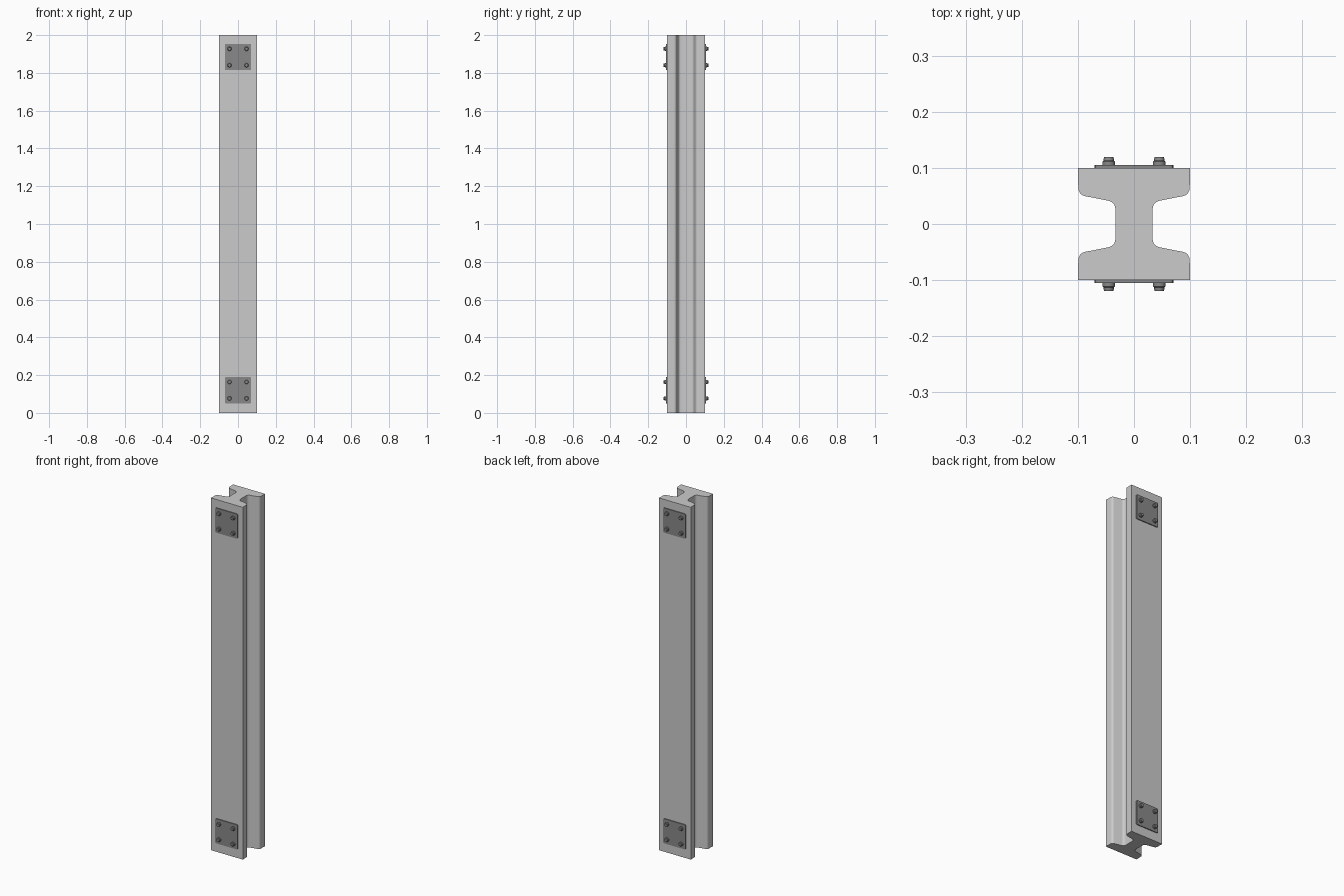
import bpy, bmesh, math
from mathutils import Matrix, Vector

if "Cube" in bpy.data.objects:
    bpy.data.objects.remove(bpy.data.objects["Cube"])

dark = bpy.data.materials.new("dark_steel")
dark.diffuse_color = (0.25, 0.25, 0.25, 1)
dark.use_nodes = True
dark.node_tree.nodes["Principled BSDF"].inputs["Base Color"].default_value = dark.diffuse_color


def finish(bm, name, mat=None, angle=35):
    bmesh.ops.recalc_face_normals(bm, faces=bm.faces)
    me = bpy.data.meshes.new(name)
    bm.to_mesh(me)
    bm.free()
    ob = bpy.data.objects.new(name, me)
    bpy.context.collection.objects.link(ob)
    if mat:
        me.materials.append(mat)
    bpy.context.view_layer.objects.active = ob
    ob.select_set(True)
    bpy.ops.object.shade_smooth_by_angle(angle=math.radians(angle))
    ob.select_set(False)
    return ob


def rounded(points, steps=5):
    """Polyline of (x, y, radius_along_edges) with curved corners."""
    out = []
    for i, (x, y, r) in enumerate(points):
        p = Vector((x, y))
        if r == 0:
            out.append(p)
            continue
        a = Vector(points[i - 1][:2])
        b = Vector(points[(i + 1) % len(points)][:2])
        a = p + (a - p).normalized() * r
        b = p + (b - p).normalized() * r
        for k in range(steps + 1):
            t = k / steps
            out.append(a * (1 - t) ** 2 + p * 2 * t * (1 - t) + b * t * t)
    return out


def extrude(profile, to_3d, vec):
    bm = bmesh.new()
    f = bm.faces.new([bm.verts.new(to_3d(p)) for p in profile])
    g = bmesh.ops.extrude_face_region(bm, geom=[f], use_keep_orig=True)
    bmesh.ops.translate(bm, vec=vec, verts=[v for v in g["geom"] if isinstance(v, bmesh.types.BMVert)])
    return bm


# I-beam: quarter profile mirrored round into the full section
quarter = [(0.1, 0.1, 0), (0.099, 0.052, 0.013), (0.033, 0.039, 0.014)]
half = quarter + [(x, -y, r) for x, y, r in reversed(quarter)]
section = half + [(-x, y, r) for x, y, r in reversed(half)]
finish(extrude(rounded(section), lambda p: (p.x, p.y, 0), (0, 0, 2)), "beam")

# Bolt plates with four stepped bolts, on both flanges at both ends
h = 0.07
square = rounded([(-h, -h, 0.007), (h, -h, 0.007), (h, h, 0.007), (-h, h, 0.007)], 3)
for side, s in (("front", -1), ("back", 1)):
    for end, z in (("lower", 0.12), ("upper", 1.884)):
        finish(extrude(square, lambda p: (p.x, s * 0.099, z + p.y), (0, s * 0.006, 0)),
               f"{side}_{end}_plate", dark)
        bm = bmesh.new()
        for bx in (-0.045, 0.045):
            for bz in (-0.0435, 0.0435):
                for r1, r2, y0, y1 in ((0.0115, 0.0115, 0.104, 0.111),
                                       (0.0115, 0.0095, 0.111, 0.113),
                                       (0.0095, 0.0085, 0.113, 0.119)):
                    m = (Matrix.Translation((bx, s * (y0 + y1) / 2, z + bz))
                         @ Matrix.Rotation(-s * math.pi / 2, 4, 'X'))
                    bmesh.ops.create_cone(bm, cap_ends=True, segments=12, radius1=r1,
                                          radius2=r2, depth=y1 - y0, matrix=m)
        finish(bm, f"{side}_{end}_bolts", dark)
